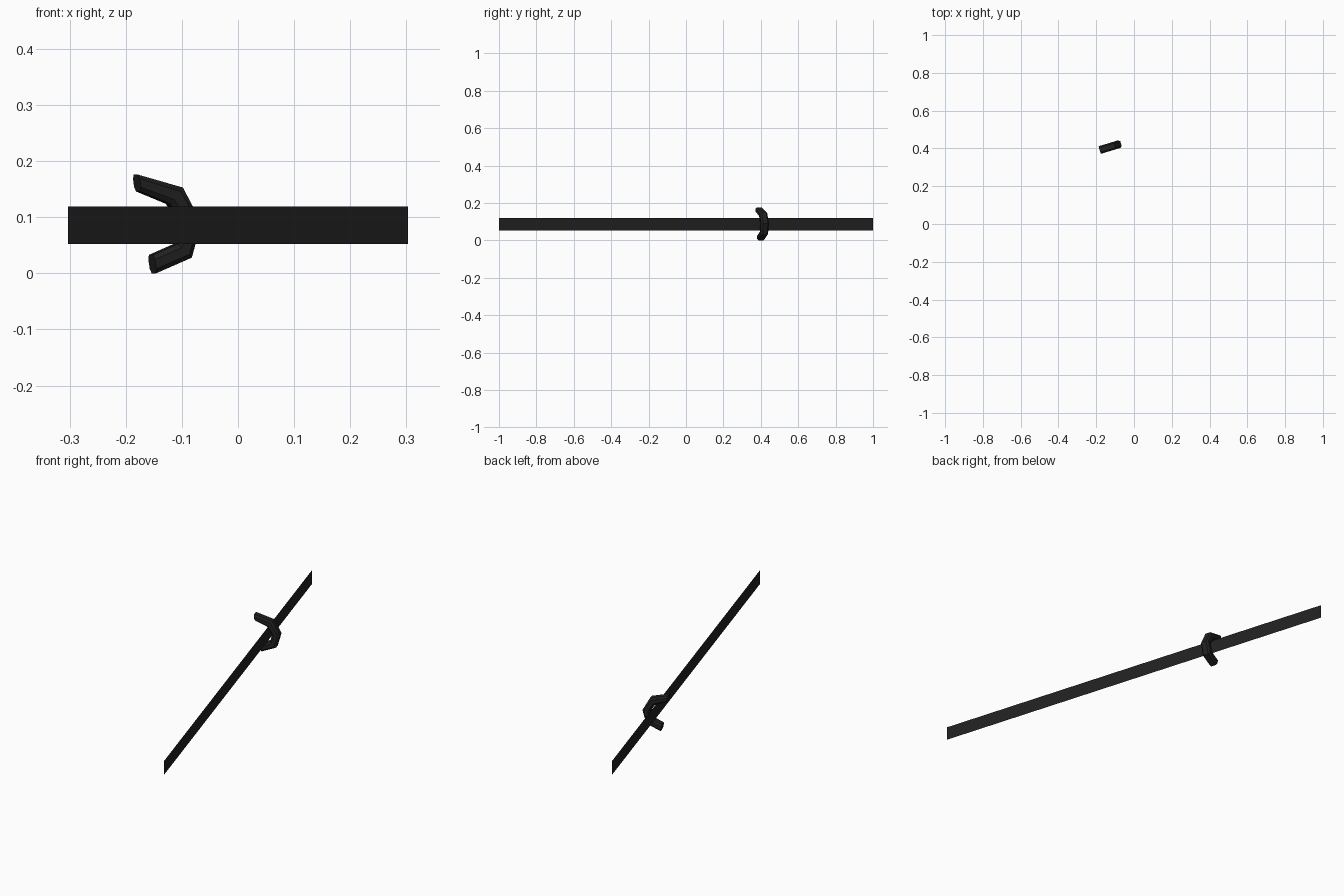
import bpy, bmesh, math
from mathutils import Vector

if "Cube" in bpy.data.objects:
    bpy.data.objects.remove(bpy.data.objects["Cube"])

black = bpy.data.materials.new("matte black")
black.diffuse_color = (0.015, 0.015, 0.015, 1)
black.use_nodes = True
black.node_tree.nodes["Principled BSDF"].inputs["Base Color"].default_value = black.diffuse_color


def finish(bm, name):
    mesh = bpy.data.meshes.new(name)
    bm.to_mesh(mesh)
    bm.free()
    mesh.materials.append(black)
    obj = bpy.data.objects.new(name, mesh)
    bpy.context.collection.objects.link(obj)
    return obj


# flat strap: a paper-thin band running diagonally
bm = bmesh.new()
bm.faces.new([bm.verts.new(p) for p in
              ((0.303, -1, 0.052), (-0.303, 1, 0.052), (-0.303, 1, 0.119), (0.303, -1, 0.119))])
finish(bm, "strap")

# hook: chamfered bar bent around the strap, square to its direction
along = Vector((-0.303, 1, 0)).normalized()
across = Vector((along.y, -along.x, 0))
centre = Vector((-0.124, 0.409, 0))
# outer and inner edge at each bend, as seen from the front (x, z)
bends = [((-0.179, 0.176), (-0.175, 0.146)),
         ((-0.099, 0.153), (-0.122, 0.124)),
         ((-0.066, 0.0905), (-0.100, 0.090)),
         ((-0.083, 0.028), (-0.109, 0.052)),
         ((-0.147, 0.000), (-0.152, 0.033))]
# bar section: fraction from outer to inner edge, offset along the strap
section = [(0, -0.013), (0, 0.013), (0.25, 0.021), (0.75, 0.021),
           (1, 0.013), (1, -0.013), (0.75, -0.021), (0.25, -0.021)]
bm = bmesh.new()
rings = []
for outer, inner in bends:
    ring = []
    for f, v in section:
        x = outer[0] + (inner[0] - outer[0]) * f
        z = outer[1] + (inner[1] - outer[1]) * f
        p = centre + across * ((x - 0.003 - centre.x) / across.x) + along * v
        ring.append(bm.verts.new((p.x, p.y, z)))
    rings.append(ring)
n = len(section)
for a, b in zip(rings, rings[1:]):
    for i in range(n):
        j = (i + 1) % n
        bm.faces.new((a[i], a[j], b[j], b[i]))
bm.faces.new(rings[0])
bm.faces.new(rings[-1])
bmesh.ops.recalc_face_normals(bm, faces=bm.faces[:])
hook = finish(bm, "hook")
bpy.context.view_layer.objects.active = hook
hook.select_set(True)
bpy.ops.object.shade_smooth_by_angle(angle=math.radians(35))
